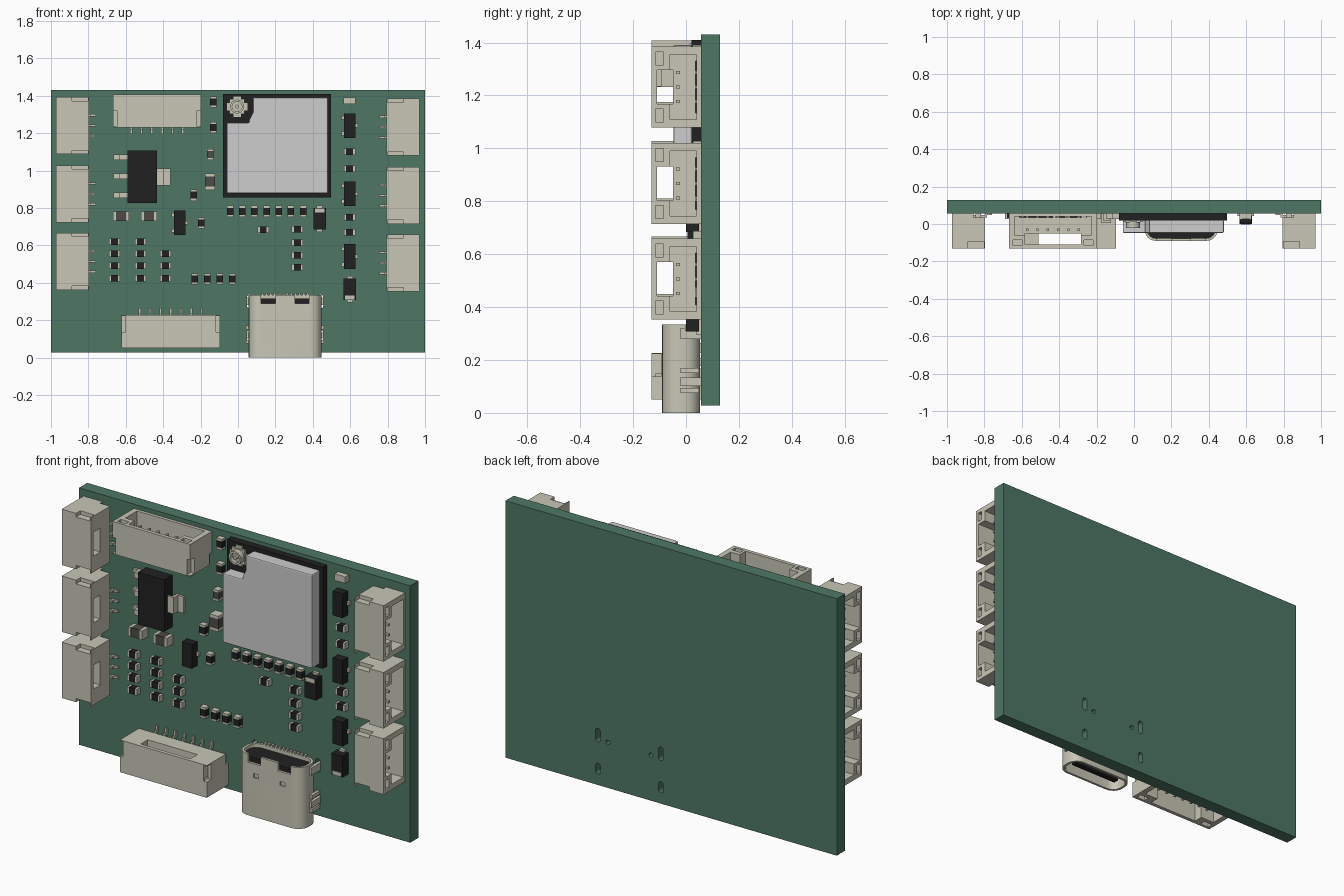
import bpy, bmesh, math
from mathutils import Matrix, Vector

if "Cube" in bpy.data.objects:
    bpy.data.objects.remove(bpy.data.objects["Cube"])


def material(name, *rgb):
    m = bpy.data.materials.new(name)
    m.use_nodes = True
    m.diffuse_color = (*rgb, 1)
    m.node_tree.nodes["Principled BSDF"].inputs["Base Color"].default_value = (*rgb, 1)
    return m


GREEN = material("board green", .077, .185, .130)
BEIGE = material("tin beige", .58, .57, .47)
BLACK = material("package black", .015, .015, .015)
GREY = material("shield grey", .61, .61, .62)
CAP = material("capacitor grey", .075, .07, .063)
FACE = 0.057  # front surface of the board


def finish(name, bm, mats):
    bmesh.ops.recalc_face_normals(bm, faces=bm.faces)
    mesh = bpy.data.meshes.new(name)
    bm.to_mesh(mesh)
    bm.free()
    for m in mats:
        mesh.materials.append(m)
    ob = bpy.data.objects.new(name, mesh)
    bpy.context.collection.objects.link(ob)
    return ob


def add_box(bm, x, y, z, index=0):
    """Add a box given (low, high) ranges."""
    size = [r[1] - r[0] for r in (x, y, z)]
    mid = [(r[0] + r[1]) / 2 for r in (x, y, z)]
    mat = Matrix.Translation(mid) @ Matrix.Diagonal((*size, 1))
    verts = bmesh.ops.create_cube(bm, size=1, matrix=mat)["verts"]
    for f in {f for v in verts for f in v.link_faces}:
        f.material_index = index


def boxes(name, parts, *mats):
    bm = bmesh.new()
    for p in parts:
        add_box(bm, *p)
    return finish(name, bm, mats)


def around(c, half):
    return (c - half, c + half)


def prism(name, points, axis, depth, mat):
    """Extrude a closed outline along an axis vector."""
    bm = bmesh.new()
    f = bm.faces.new([bm.verts.new(p) for p in points])
    new = bmesh.ops.extrude_face_region(bm, geom=[f])["geom"]
    bmesh.ops.translate(bm, vec=Vector(axis) * depth,
                        verts=[v for v in new if isinstance(v, bmesh.types.BMVert)])
    return finish(name, bm, [mat])


def cut(ob, cutters):
    for c in cutters:
        mod = ob.modifiers.new("cut", "BOOLEAN")
        mod.object, mod.solver = c, "EXACT"
        bpy.context.view_layer.objects.active = ob
        bpy.ops.object.modifier_apply(modifier="cut")
        bpy.data.objects.remove(c)


def stadium(cx, cy, hx, hy, r, steps=6):
    """Rounded rectangle outline as 2D pairs."""
    pts = []
    for k, (sx, sy) in enumerate([(1, 1), (-1, 1), (-1, -1), (1, -1)]):
        for i in range(steps + 1):
            a = math.pi / 2 * (k + i / steps)
            pts.append((cx + sx * (hx - r) + r * math.cos(a), cy + sy * (hy - r) + r * math.sin(a)))
    return pts


# Board with slots and peg holes for the socket
USB_X = 0.252
board = boxes("board", [((-1, 1), (FACE, .128), (.028, 1.43))], GREEN)
holes = []
for s in (-1, 1):
    for dx, z, hx, hz in ((.19, .30, .014, .037), (.19, .117, .014, .03), (.13, .277, .012, .012)):
        outline = stadium(USB_X + s * dx, z, hx, hz, hx * .99)
        holes.append(prism("hole", [(x, 0, c) for x, c in outline], (0, 1, 0), .3, GREEN))
cut(board, holes)


# Wire connectors: local x = length, z = mating direction, -y = away from board
def connector(pins):
    h = (.14 + .055 * pins) / 2
    hw = .065 if pins == 3 else .15
    D, H = .176, .187
    body = boxes("connector_housing", [((-h, h), (-H, 0), (0, D))], BEIGE)
    cutters = [((-h + .03, h - .03), (-.117, -.017), (.045, D + 1)),
               ((-hw, hw), (-.167, -.107), (-1, 1)),
               ((-1, 1), (-.022, 1), (-1, .06))]
    for s in (-1, 1):
        cutters.append((sorted((s * (h - .07), s * (h - .02))), (-.172, -.142), (.08, 1)))
        cutters.append((sorted((s * (h - .02), s * 1)), (-1, -.15), (.005, .09)))
    cut(body, [boxes("cutter", [c], BEIGE) for c in cutters])
    parts = []
    for i in range(pins):
        u = around((i - (pins - 1) / 2) * .055, .006)
        parts += [(u, (-.094, -.08), (.03, .14)), (u, (-.022, -.01), (-.012, .07)),
                  (u, (-.022, 0), (-.012, 0)), (u, (-.01, 0), (-.037, 0))]
    for s in (-1, 1):
        parts.append((around(s * (h - .035), .02), (-.023, 0), (.02, .05)))
    return body, boxes("connector_pins", parts, BEIGE)


def place(pieces, x, z, angle, copy=True):
    for p in pieces:
        ob = p.copy() if copy else p
        if copy:
            bpy.context.collection.objects.link(ob)
        ob.location = (x, FACE, z)
        ob.rotation_euler = (0, math.radians(angle), 0)


small = connector(3)
for i, z in enumerate((1.232, .867, .506)):
    place(small, .794, z, 90)
    place(small, -.797, z + .008, -90, copy=i < 2)
place(connector(6), -.433, 1.231, 0, False)
place(connector(7), -.36, .227, 180, False)

# Radio module: carrier, shield can with a cut corner, coaxial jack
boxes("module_carrier", [((-.08, .498), (.02, FACE), (.857, 1.41))], BLACK)
can = [(-.06, .878), (.48, .878), (.48, 1.39), (.08, 1.39), (.08, 1.31), (.06, 1.27),
       (.06, 1.255), (-.06, 1.255)]
shield = prism("module_shield", [(x, .022, z) for x, z in can], (0, -1, 0), .07, GREY)
bev = shield.modifiers.new("edge", "BEVEL")
bev.width, bev.segments, bev.limit_method = .006, 2, "ANGLE"
boxes("coax_base", [(around(-.005, .04), (.008, .022), around(1.342, .04)),
                    (around(-.005, .055), (.014, .022), around(1.342, .02)),
                    (around(-.005, .02), (.014, .022), around(1.342, .055))], BEIGE)


def cylinder(name, r, y, depth, mat):
    bm = bmesh.new()
    m = Matrix.Translation((-.005, y, 1.342)) @ Matrix.Rotation(math.pi / 2, 4, "X")
    bmesh.ops.create_cone(bm, cap_ends=True, segments=24, radius1=r, radius2=r, depth=depth, matrix=m)
    return finish(name, bm, [mat])


ring = cylinder("coax_ring", .037, -.006, .03, BEIGE)
cut(ring, [cylinder("cutter", .026, -.016, .03, BEIGE)])
cylinder("coax_pin", .01, -.008, .02, BEIGE)

# Power regulator with tab and three leads
boxes("regulator_body", [((-.59, -.432), (-.018, .05), (.825, 1.108))], BLACK)
leads = [((-.45, -.40), (.01, .022), (.92, 1.01)), ((-.41, -.395), (.01, FACE), (.92, 1.01)),
         ((-.41, -.36), (.045, FACE), (.92, 1.01))]
for z in (1.07, .97, .868):
    leads += [((-.625, -.58), (.01, .022), around(z, .015)), ((-.635, -.62), (.01, FACE), around(z, .015)),
              ((-.665, -.62), (.045, FACE), around(z, .015))]
boxes("regulator_leads", leads, BEIGE)


# Chip resistors and capacitors: dark middle, metal ends
def chip(x, z, upright=False, a=.03, b=.0175, depth=.028, core=BLACK, name="chip_resistor"):
    t = a * .62
    parts = []
    for lo, hi, i, lift in ((-t, t, 0, 0), (-a, -t, 1, .002), (t, a, 1, .002)):
        y = (FACE - depth - lift, FACE)
        long_x, short = (lo, hi), (-b, b)
        rx, rz = (short, long_x) if upright else (long_x, short)
        parts.append(((x + rx[0], x + rx[1]), y, (z + rz[0], z + rz[1]), i))
    boxes(name, parts, core, BEIGE)


for x in (-.66, -.522, -.388):
    for z in (.62, .555, .49, .423):
        if x < -.4 or z < .6:
            chip(x, z)
for i in range(4):
    chip(-.232 + .067 * i, .42, True)
for i in range(7):
    chip(-.042 + .065 * i, .782, True)
for z in (.685, .613, .546, .482):
    chip(.317, z)
for z in (1.10, 1.01, .75, .67):
    chip(.597, z)
for x, z in ((-.237, .868), (-.197, .72), (-.133, 1.366), (-.133, 1.23)):
    chip(x, z, True)
chip(.135, .683)
chip(-.149, 1.085, True, depth=.035, core=CAP, name="small_capacitor")
chip(-.149, .94, True, .043, .027, .05, CAP, "large_capacitor")
for x in (-.625, -.475):
    chip(x, .755, False, .043, .025, .05, CAP, "large_capacitor")
chip(.597, 1.373, False, .032, .018, .03, BEIGE, "indicator_light")

# Three-lead transistors
for x, z in ((.598, 1.24), (.598, .876), (.598, .54), (-.312, .72)):
    parts = [(around(x, .031), (.005, .05), around(z, .066))]
    for dx, dz in ((-.035, .042), (-.035, -.042), (.035, 0)):
        parts.append((around(x + dx, .009), (.042, FACE), around(z + dz, .01), 1))
    boxes("transistor", parts, BLACK, BEIGE)

# Diodes with a pale band and end leads
for x, z, s in ((.598, .365, -1), (.437, .742, 1)):
    boxes("diode", [(around(x, .034), (0, .05), around(z, .058)),
                    (around(x, .026), (-.003, .01), around(z + s * .045, .011), 1),
                    (around(x, .016), (.04, FACE), around(z, .07), 1)], BLACK, BEIGE)

# Charging socket: rounded shell, dark core, tongue, contacts, legs
CY = -.0185


def shell_part(name, hx, hy, r, z0, depth, mat):
    return prism(name, [(x, y, z0) for x, y in stadium(USB_X, CY, hx, hy, r)], (0, 0, 1), depth, mat)


shell = shell_part("socket_shell", .195, .0715, .06, 0, .335, BEIGE)
notches = [boxes("cutter", [(around(USB_X + s * .09, .038), (-.2, -.05), (.29, 1))], BEIGE) for s in (-1, 1)]
marks = [boxes("cutter", [(around(USB_X + s * .08, .014), (-.2, -.082), around(.225, .011))], BEIGE)
         for s in (-1, 1)]
cut(shell, [shell_part("cutter", .182, .0585, .048, -.1, 1, BEIGE)] + notches + marks)
core = shell_part("socket_core", .1815, .058, .047, .19, .125, BLACK)
for ob in (shell, core):
    bpy.context.view_layer.objects.active = ob
    bpy.ops.object.select_all(action="DESELECT")
    ob.select_set(True)
    bpy.ops.object.shade_smooth_by_angle(angle=math.radians(35))
boxes("socket_tongue", [(around(USB_X, .145), around(CY, .015), (.02, .2))], BLACK)
contacts = [(around(USB_X + (i - 5.5) * .022, .006), (.04, FACE), (.3, .345)) for i in range(12)]
boxes("socket_contacts", contacts, BEIGE)
legs = []
for s in (-1, 1):
    for z, half in ((.30, .025), (.117, .02)):
        legs += [(around(USB_X + s * .197, .009), (-.02, .085), around(z, half * .8))]
    for z in (.16, .085):
        legs += [(around(USB_X + s * .2, .008), (-.02, .05), around(z, .01))]
boxes("socket_legs", legs, BEIGE)
